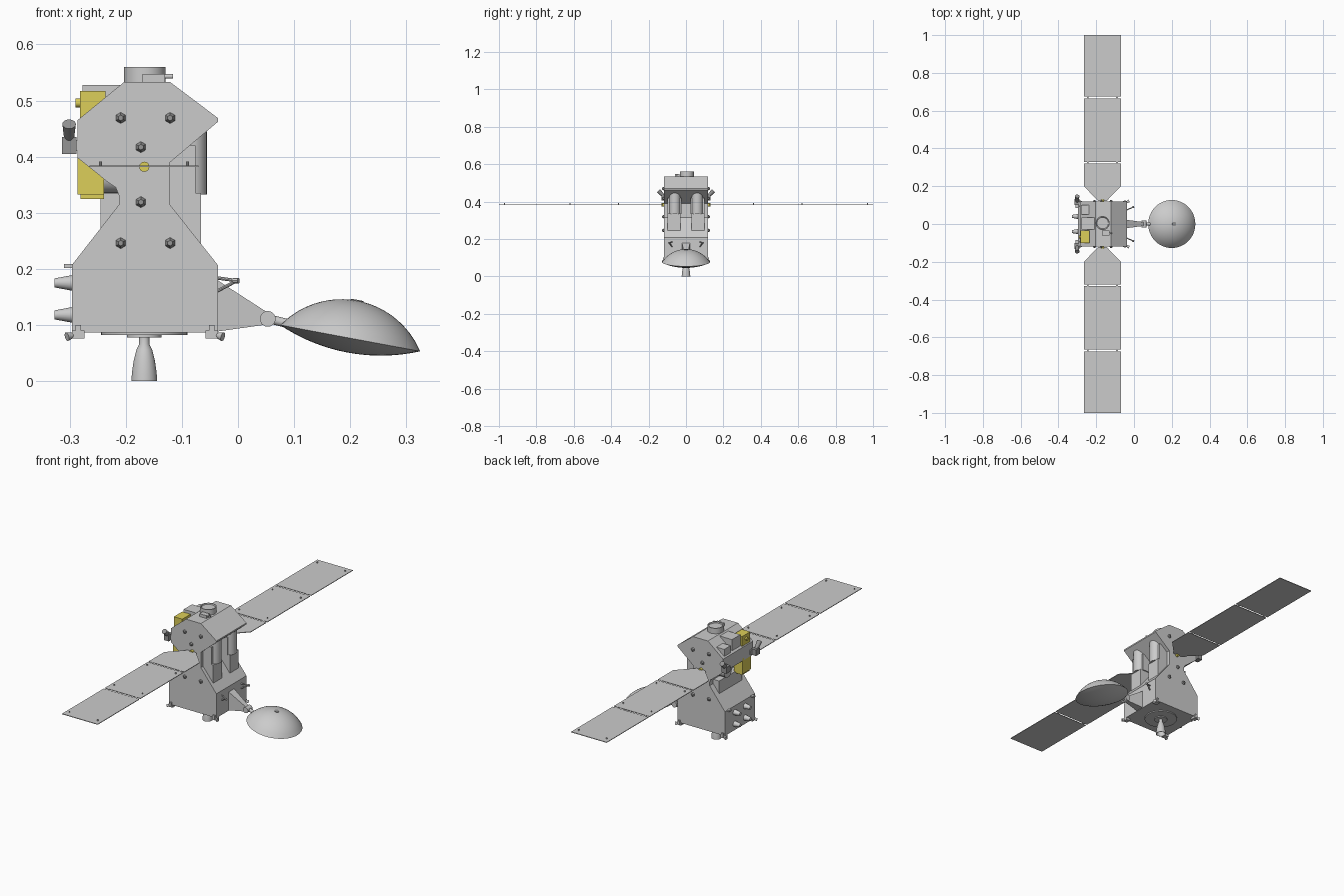
import bpy, bmesh, math
from mathutils import Vector, Matrix

if "Cube" in bpy.data.objects:
    bpy.data.objects.remove(bpy.data.objects["Cube"])


def material(name, col):
    m = bpy.data.materials.new(name)
    m.diffuse_color = (*col, 1)
    m.use_nodes = True
    m.node_tree.nodes["Principled BSDF"].inputs["Base Color"].default_value = m.diffuse_color
    return m


GREY = material("light_grey", (0.6, 0.6, 0.6))
DARK = material("dark_grey", (0.3, 0.3, 0.3))
GOLD = material("yellow", (0.72, 0.62, 0.1))


def finish(name, bm, mat):
    bmesh.ops.recalc_face_normals(bm, faces=bm.faces)
    me = bpy.data.meshes.new(name)
    bm.to_mesh(me)
    bm.free()
    me.materials.append(mat)
    ob = bpy.data.objects.new(name, me)
    bpy.context.collection.objects.link(ob)
    return ob


def box(name, x, y, z, mat=GREY):
    bm = bmesh.new()
    bmesh.ops.create_cube(bm, size=1)
    for v in bm.verts:
        v.co = [a + (c + 0.5) * (b - a) for c, (a, b) in zip(v.co, (x, y, z))]
    return finish(name, bm, mat)


def rod(name, p, q, r1, r2=None, mat=GREY, n=20):
    p, q = Vector(p), Vector(q)
    d = q - p
    bm = bmesh.new()
    bmesh.ops.create_cone(bm, cap_ends=True, segments=n, radius1=r1,
                          radius2=r1 if r2 is None else r2, depth=d.length)
    bm.transform(Matrix.Translation((p + q) / 2) @ d.to_track_quat('Z', 'Y').to_matrix().to_4x4())
    return finish(name, bm, mat)


def prism(name, pts, axis, a, b, mat=GREY):
    """Extrude a 2D outline along y (xz outline) or z (xy outline)."""
    bm = bmesh.new()
    mk = (lambda u, w, t: (u, t, w)) if axis == 'y' else (lambda u, w, t: (u, w, t))
    lo = bm.faces.new([bm.verts.new(mk(u, w, a)) for u, w in pts])
    ext = bmesh.ops.extrude_face_region(bm, geom=[lo])
    move = Vector(mk(0, 0, b - a))
    for g in ext["geom"]:
        if isinstance(g, bmesh.types.BMVert):
            g.co += move
    return finish(name, bm, mat)


def lathe(name, prof, mat=GREY, n=40, mtx=Matrix()):
    bm = bmesh.new()
    vs = [bm.verts.new((r, 0, z)) for r, z in prof]
    es = [bm.edges.new(e) for e in zip(vs, vs[1:])]
    bmesh.ops.spin(bm, geom=vs + es, cent=(0, 0, 0), axis=(0, 0, 1),
                   angle=2 * math.pi, steps=n, use_duplicate=False)
    bmesh.ops.remove_doubles(bm, verts=bm.verts, dist=1e-5)
    bm.transform(mtx)
    return finish(name, bm, mat)


CX = -0.167  # body centre line

# Main body: waisted outline extruded across the depth
prism("body", [(-0.203, 0.533), (-0.121, 0.533), (-0.036, 0.469), (-0.036, 0.462),
               (-0.121, 0.39), (-0.121, 0.314), (-0.036, 0.207), (-0.036, 0.087),
               (-0.296, 0.087), (-0.296, 0.207), (-0.2125, 0.314), (-0.212, 0.33),
               (-0.218, 0.345), (-0.23, 0.353), (-0.286, 0.398), (-0.286, 0.465)],
      'y', -0.118, 0.118)

# Docking ring and fittings on top
lathe("top_ring", [(0, 0.555), (0.03, 0.555), (0.032, 0.56), (0.037, 0.56), (0.037, 0.53)],
      mtx=Matrix.Translation((-0.166, 0.005, 0)))
box("top_fitting", (-0.17, -0.13), (-0.06, -0.035), (0.53, 0.547))
rod("top_fitting_pin", (-0.13, -0.05, 0.543), (-0.116, -0.05, 0.543), 0.004)

# Instrument boxes on the left shoulder and beneath it
box("shoulder_box", (-0.277, -0.21), (-0.03, 0.035), (0.46, 0.528))
box("shoulder_box_small", (-0.28, -0.235), (0.05, 0.1), (0.45, 0.505))
box("yellow_instrument_upper", (-0.282, -0.236), (-0.1, -0.035), (0.44, 0.517), GOLD)
box("yellow_instrument_lower", (-0.286, -0.239), (-0.1, -0.035), (0.333, 0.41), GOLD)
box("yellow_instrument_foot", (-0.281, -0.239), (-0.095, -0.04), (0.325, 0.334), GOLD)
rod("yellow_instrument_knob", (-0.29, -0.068, 0.496), (-0.28, -0.068, 0.496), 0.008, mat=GOLD)
box("waist_box_left", (-0.245, -0.2), (-0.09, 0.09), (0.24, 0.335))
rod("waist_drum", (-0.255, 0.035, 0.365), (-0.2, 0.035, 0.365), 0.03)

# Parts repeated on both sides
bolts = [(-0.209, 0.469), (-0.121, 0.469), (-0.173, 0.417),
         (-0.173, 0.319), (-0.209, 0.246), (-0.121, 0.246)]
for s, side in ((-1, "front"), (1, "back")):
    def yr(a, b):
        return tuple(sorted((s * a, s * b)))

    # Hexagonal bolts on the side plate
    for i, (x, z) in enumerate(bolts):
        rod(f"{side}_bolt_{i}", (x, s * 0.116, z), (x, s * 0.127, z), 0.011, 0.005, DARK, 6)

    # Tall columns on the right waist
    box(f"{side}_column_lower", (-0.15, -0.066), yr(0.03, 0.1), (0.235, 0.335))
    rod(f"{side}_column_upper", (-0.085, s * 0.06, 0.333), (-0.085, s * 0.06, 0.445), 0.03)
    box(f"{side}_column_back", (-0.15, -0.076), yr(0.025, 0.1), (0.333, 0.42))

    # Star tracker on the left shoulder
    box(f"{side}_tracker_body", (-0.314, -0.288), yr(0.1, 0.132), (0.405, 0.435), DARK)
    box(f"{side}_tracker_bracket", (-0.292, -0.28), yr(0.09, 0.117), (0.41, 0.43))
    rod(f"{side}_tracker_tube", (-0.301, s * 0.116, 0.425), (-0.301, s * 0.147, 0.458),
        0.008, 0.012, DARK)

    # Thrusters on the left face
    for i, z in enumerate((0.175, 0.118)):
        rod(f"{side}_side_thruster_{i}", (-0.295, s * 0.04, z), (-0.327, s * 0.04, z), 0.014, 0.008)
    box(f"{side}_left_lug", (-0.31, -0.295), yr(0.085, 0.1), (0.202, 0.209))

    # Corner thruster brackets at the base
    for x, d in ((-0.285, -1), (-0.047, 1)):
        box(f"{side}_corner_plate", (x - 0.005, x + 0.005), yr(0.115, 0.124), (0.08, 0.1))
        box(f"{side}_corner_block", (x - 0.011, x + 0.011), yr(0.098, 0.122), (0.076, 0.09))
        rod(f"{side}_corner_nozzle", (x + d * 0.006, s * 0.115, 0.083),
            (x + d * 0.02, s * 0.122, 0.079), 0.004, 0.008)

    # Small strut antennas on the right face
    for z in (0.184, 0.16):
        rod(f"{side}_strut", (-0.038, s * 0.075, z), (-0.002, s * 0.09, 0.179), 0.003, n=8)
    rod(f"{side}_strut_tip", (-0.008, s * 0.088, 0.179), (0.001, s * 0.092, 0.179), 0.005, n=8)

    # Solar wing: yellow hub, tapered yoke and three panels
    rod(f"{side}_wing_hub", (CX, s * 0.115, 0.382), (CX, s * 0.13, 0.382), 0.009, mat=GOLD)
    z0, z1 = 0.3815, 0.3845
    prism(f"{side}_wing_yoke", [(-0.19, s * 0.122), (-0.145, s * 0.122), (-0.07, s * 0.2),
                                (-0.07, s * 0.321), (-0.265, s * 0.321), (-0.265, s * 0.2)],
          'z', z0, z1)
    for i, (a, b) in enumerate(((0.329, 0.665), (0.674, 1.0))):
        box(f"{side}_wing_panel_{i}", (-0.265, -0.07), yr(a, b), (z0, z1))
    for x in (-0.245, -0.09):
        for y in (0.325, 0.67):
            box(f"{side}_wing_hinge", (x - 0.004, x + 0.004), yr(y - 0.007, y + 0.007), (z0, z1))
        for y in (0.36, 0.62, 0.97):
            rod(f"{side}_wing_stud", (x, s * y, z1 - 0.002), (x, s * y, 0.391), 0.003, n=8)

# Base plate and main engine
lathe("base_disc", [(0, 0.078), (0.031, 0.078), (0.031, 0.082), (0.077, 0.082), (0.077, 0.09)],
      mtx=Matrix.Translation((CX, 0, 0)))
lathe("main_engine", [(0.009, 0.08), (0.009, 0.066), (0.014, 0.056), (0.019, 0.036), (0.022, 0.015),
                      (0.023, 0), (0.021, 0), (0.019, 0.018), (0.013, 0.045), (0, 0.062)],
      mtx=Matrix.Translation((CX, 0, 0)))

# Arm carrying the dish: tapered bracket, joint and link
arm = prism("dish_arm", [(-0.04, 0.182), (-0.04, 0.088), (0.045, 0.1), (0.053, 0.122)], 'y', -0.022, 0.022)
for v in arm.data.vertices:
    if v.co.x > 0:
        v.co.y *= 0.45
rod("dish_joint", (0.053, -0.018, 0.111), (0.053, 0.018, 0.111), 0.014)
rod("dish_link", (0.055, 0, 0.111), (0.095, 0, 0.101), 0.008)

# Dish: domed top with a shallow underside, tilted
R, H, D = 0.127, 0.068, 0.026


def cap(h, steps=10):
    rad = (R * R + h * h) / (2 * h)
    return [(R * i / steps, math.sqrt(rad * rad - (R * i / steps) ** 2) - rad + h)
            for i in range(steps + 1)]


prof = cap(H) + [(r, -z) for r, z in reversed(cap(D)[:-1])]
tilt = Matrix.Translation((0.2, 0, 0.0765)) @ Matrix.Rotation(math.radians(10.6), 4, 'Y')
lathe("dish", prof, n=48, mtx=tilt)
rod("dish_stud", tilt @ Vector((0, 0, 0.06)), tilt @ Vector((0, 0, 0.0695)), 0.011, mat=DARK)

# Smooth round parts, keep hard edges
bpy.ops.object.select_all(action='SELECT')
bpy.context.view_layer.objects.active = bpy.data.objects["body"]
bpy.ops.object.shade_smooth_by_angle(angle=math.radians(30))
